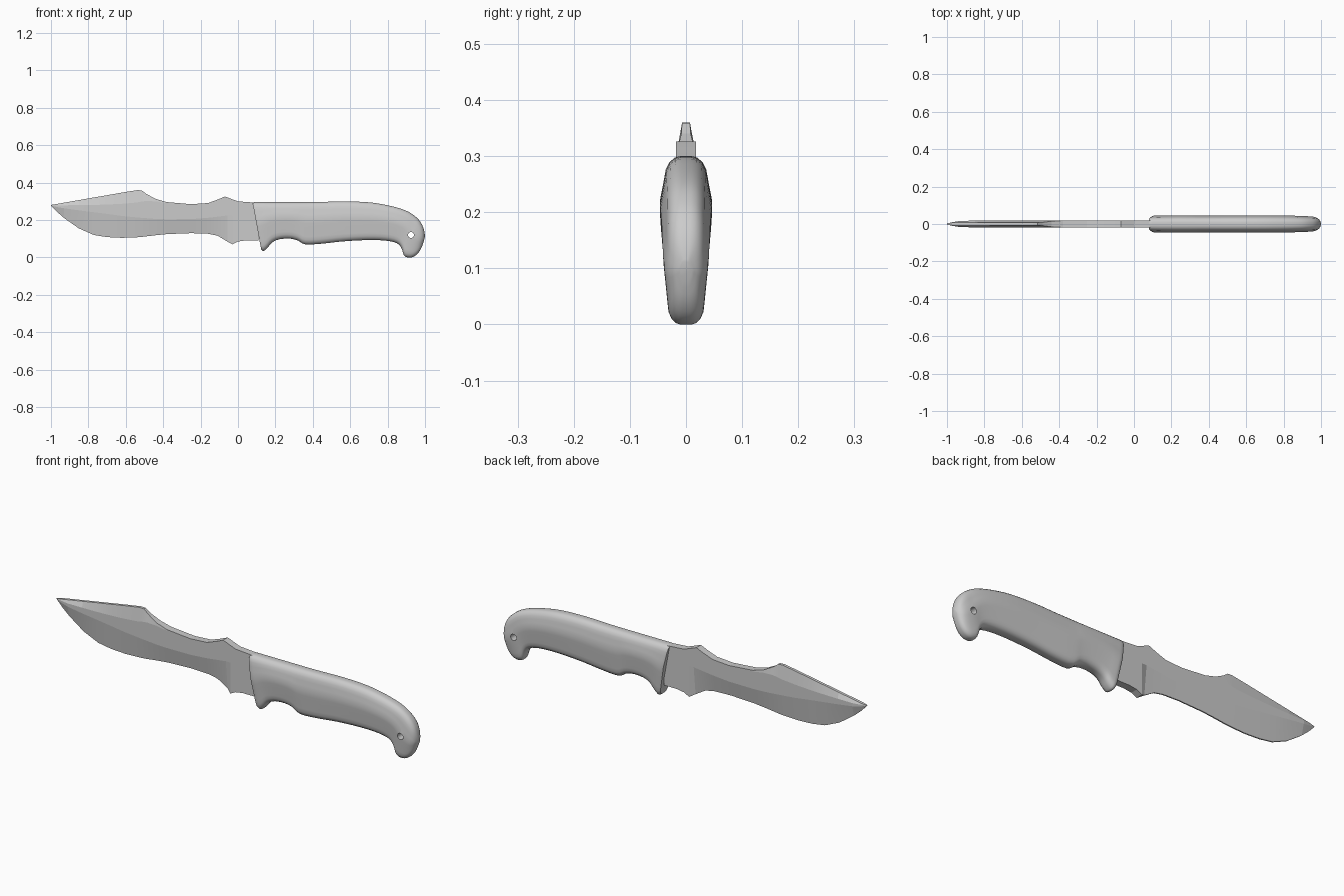
import bpy, bmesh, math
from mathutils import Vector

if "Cube" in bpy.data.objects:
    bpy.data.objects.remove(bpy.data.objects["Cube"])


def loft(name, rings, angle):
    """Skin a list of equal-length closed rings and cap both ends."""
    bm = bmesh.new()
    rows = [[bm.verts.new(p) for p in ring] for ring in rings]
    n = len(rows[0])
    for a, b in zip(rows, rows[1:]):
        for i in range(n):
            j = (i + 1) % n
            bm.faces.new((a[i], a[j], b[j], b[i]))
    bm.faces.new(rows[0])
    bm.faces.new(rows[-1][::-1])
    bmesh.ops.recalc_face_normals(bm, faces=bm.faces)
    mesh = bpy.data.meshes.new(name)
    bm.to_mesh(mesh)
    bm.free()
    ob = bpy.data.objects.new(name, mesh)
    bpy.context.collection.objects.link(ob)
    return ob


def smooth(ob, degrees):
    bpy.ops.object.select_all(action='DESELECT')
    ob.select_set(True)
    bpy.context.view_layer.objects.active = ob
    bpy.ops.object.shade_smooth_by_angle(angle=math.radians(degrees))


def spline(rows, steps):
    """Catmull-Rom through rows of numbers."""
    out = []
    for i in range(len(rows) - 1):
        p = [rows[max(0, min(len(rows) - 1, i + k))] for k in (-1, 0, 1, 2)]
        for s in range(steps):
            t = s / steps
            out.append([0.5 * (2*b + (c - a)*t + (2*a - 5*b + 4*c - d)*t*t
                               + (3*b - a - 3*c + d)*t**3)
                        for a, b, c, d in zip(*p)])
    return out + [list(rows[-1])]


# Blade: x, edge z, grind line z, swedge line z, spine z
T = 0.018
blade_rows = [
    (-1.00, .278, .279, .280, .281), (-.97, .246, .270, .279, .286),
    (-.93, .211, .263, .279, .293), (-.85, .155, .252, .280, .307),
    (-.77, .120, .242, .281, .321), (-.70, .109, .233, .283, .333),
    (-.62, .105, .222, .287, .347), (-.54, .108, .214, .294, .360),
    (-.515, .110, .212, .299, .359), (-.49, .113, .210, .302, .340),
    (-.44, .119, .206, .300, .313), (-.38, .125, .204, .290, .296),
    (-.25, .130, .205, .280, .285), (-.16, .127, .212, .285, .291),
    (-.11, .117, .218, .303, .309), (-.07, .093, .223, .320, .326),
    (-.055, .084, .225, .316, .321), (-.03, .070, .225, .305, .311),
    (.00, .085, .220, .295, .300), (.04, .091, .220, .290, .297),
    (.11, .091, .220, .285, .292)]
rings = []
for x, e, g, s, p in blade_rows:
    body = T * min(1, max(0.06, (x + 1) / 0.08) ** 0.6)
    edge = T if x > -.04 else min(.003, body)
    spine = min(body, .007 + (T - .007) * min(1, max(0, (x + .50) / .08)))
    half = [(edge, e), (body, g), (body, s), (spine, p)]
    rings.append([(x, -y, z) for y, z in half] + [(x, y, z) for y, z in half[::-1]])
blade = loft("blade", rings, 6)
smooth(blade, 6)

# Handle ribs: top x, top z, bottom x, bottom z, width factor
ribs = [
    (.078, .293, .124, .042, .88), (.090, .296, .138, .035, .98),
    (.115, .296, .158, .052, 1), (.150, .296, .182, .080, 1),
    (.200, .296, .220, .097, 1), (.270, .296, .275, .101, 1),
    (.320, .296, .320, .091, 1), (.360, .296, .360, .070, 1),
    (.450, .297, .450, .074, 1), (.570, .300, .560, .086, 1),
    (.700, .295, .690, .093, 1), (.790, .281, .790, .090, .98),
    (.860, .264, .850, .076, .95), (.910, .245, .874, .050, .92),
    (.945, .222, .887, .012, .90), (.968, .200, .905, .001, .88),
    (.984, .175, .930, .001, .82), (.993, .152, .955, .015, .70),
    (.998, .130, .976, .042, .50), (1.00, .112, .990, .075, .25)]
STEPS = 14
rings = []
for tx, tz, bx, bz, w in spline(ribs, 3):
    top, bot = Vector((tx, 0, tz)), Vector((bx, 0, bz))
    length = (top - bot).length
    half = []
    for k in range(STEPS + 1):
        s = (1 - math.cos(math.pi * k / STEPS)) / 2
        # swollen upper middle, with rounded top and bottom edges
        wide = .033 + .014 * s / .6 if s < .6 else .047 - .015 * (s - .6) / .4
        r = min(.026, length * .45)
        d = min(s, 1 - s) * length
        rnd = 1 if d >= r else math.sqrt(max(0, 1 - (1 - d / r) ** 2))
        half.append((bot.lerp(top, s), wide * w * (.3 + .7 * rnd)))
    rings.append([(p.x, -y, p.z) for p, y in half] + [(p.x, y, p.z) for p, y in half[::-1]])
handle = loft("handle", rings, 40)

# Lanyard hole through the butt
bpy.ops.mesh.primitive_cylinder_add(vertices=20, radius=.016, depth=.3,
                                    location=(.925, 0, .12),
                                    rotation=(math.pi / 2, 0, 0))
cutter = bpy.context.object
cutter.name = "hole_cutter"
cutter.hide_render = True
mod = handle.modifiers.new("lanyard_hole", 'BOOLEAN')
mod.operation = 'DIFFERENCE'
mod.object = cutter
bpy.context.view_layer.objects.active = handle
bpy.ops.object.modifier_apply(modifier=mod.name)
bpy.data.objects.remove(cutter)
smooth(handle, 40)
